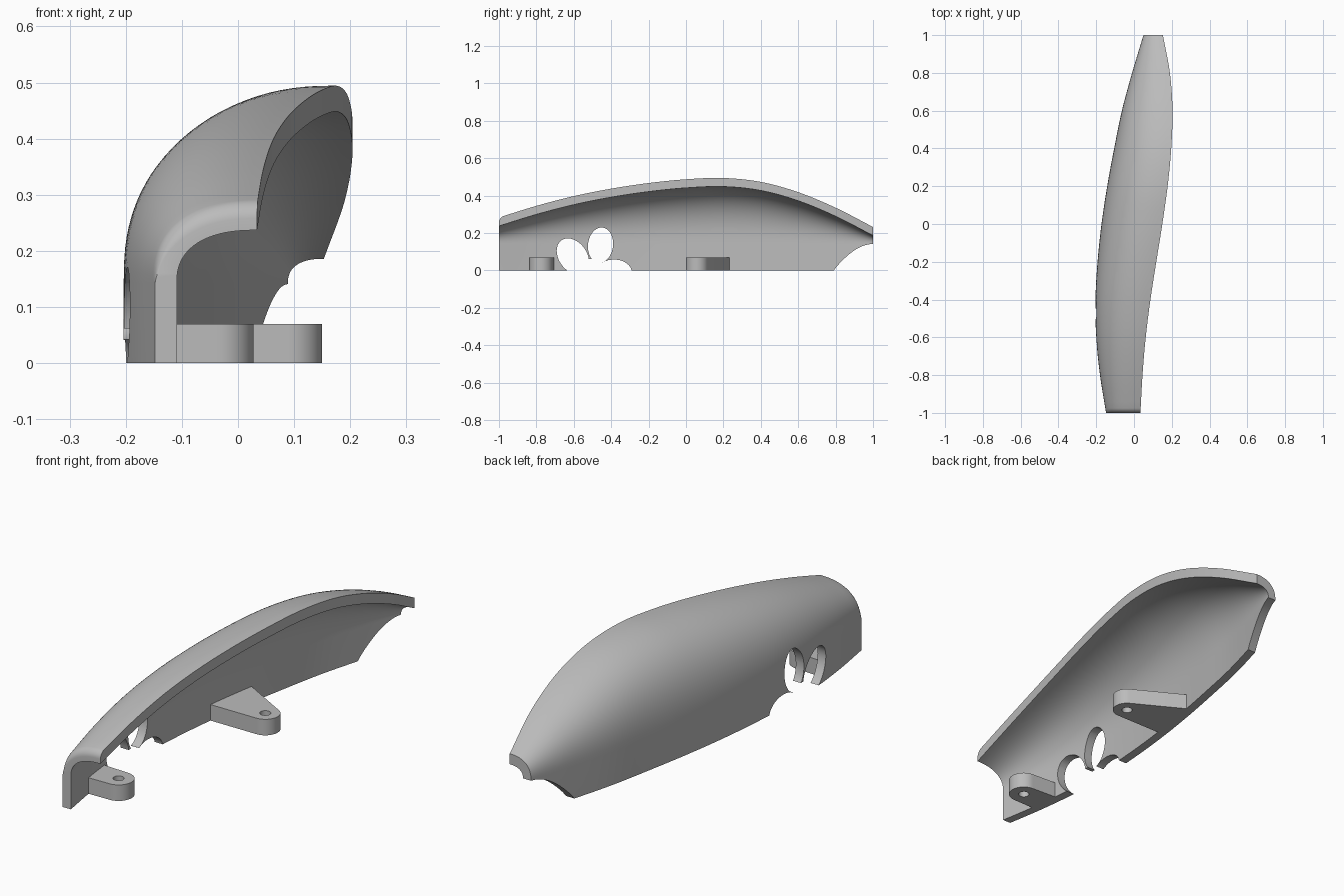
import bpy, bmesh, math
from mathutils import Vector
from mathutils.geometry import convex_hull_2d

if "Cube" in bpy.data.objects:
    bpy.data.objects.remove(bpy.data.objects["Cube"])

grey = bpy.data.materials.new("plain grey")
grey.use_nodes = True
grey.diffuse_color = (0.5, 0.5, 0.5, 1)
grey.node_tree.nodes["Principled BSDF"].inputs["Base Color"].default_value = (0.5, 0.5, 0.5, 1)

# Guide values at equal steps from the front end to the back end
WALL = [-.148, -.18, -.2, -.204, -.193, -.172, -.142, -.105, -.064, -.01, .05]
RIM = [.034, .045, .062, .087, .118, .15, .178, .197, .204, .19, .153]
TOP = [.283, .345, .397, .437, .467, .487, .494, .473, .418, .335, .232]
SPRING = .143       # height where the flat wall turns into the arch
TAIL = .79          # where the lower edge starts to rise
ARC = 28


def guide(values, y):
    """Smooth curve through evenly spaced values."""
    f = (y + 1) * 5
    i = min(int(f), 9)
    t = f - i
    b, c = values[i], values[i + 1]
    a = values[i - 1] if i else 2 * b - c
    d = values[i + 2] if i < 9 else 2 * c - b
    return b + t * ((c - a) + t * ((2*a - 5*b + 4*c - d) + t * (3*b - a - 3*c + d))) / 2


def half_section(y, side, drop, soften=0):
    """Wall foot, then arch up to the rim."""
    x0, x1, top = guide(WALL, y) + side, guide(RIM, y), guide(TOP, y) - drop
    foot = 0
    if y > TAIL:
        foot = .141 * math.sin((y - TAIL) / (1 - TAIL) * math.pi / 2) ** .9
    pts = [Vector((x0, y, foot))]
    for k in range(ARC + 1):
        a = math.pi / 2 * k / ARC
        c, s = max(math.cos(a), 0) ** (2 / 2.4), math.sin(a) ** (2 / 2.4)
        x, z = x1 - (x1 - x0) * c, SPRING + (top - SPRING) * s
        pts.append(Vector((x + soften * s * c, y, z - soften * s)))
    return pts


def finish(name, bm):
    bmesh.ops.recalc_face_normals(bm, faces=bm.faces)
    me = bpy.data.meshes.new(name)
    bm.to_mesh(me)
    bm.free()
    me.materials.append(grey)
    ob = bpy.data.objects.new(name, me)
    bpy.context.collection.objects.link(ob)
    return ob


def prism(name, outline, direction):
    """Extrude a closed outline along a direction."""
    bm = bmesh.new()
    face = bm.faces.new([bm.verts.new(p) for p in outline])
    ext = bmesh.ops.extrude_face_region(bm, geom=[face])
    bmesh.ops.translate(bm, vec=direction,
                        verts=[v for v in ext["geom"] if isinstance(v, bmesh.types.BMVert)])
    return finish(name, bm)


def activate(ob):
    bpy.ops.object.select_all(action='DESELECT')
    ob.select_set(True)
    bpy.context.view_layer.objects.active = ob


def cut(ob, cutter):
    cutter.hide_render = True
    mod = ob.modifiers.new("cut", 'BOOLEAN')
    mod.operation, mod.solver, mod.object = 'DIFFERENCE', 'EXACT', cutter
    activate(ob)
    bpy.ops.object.modifier_apply(modifier=mod.name)
    bpy.data.objects.remove(cutter)


def smooth(ob):
    activate(ob)
    bpy.ops.object.shade_smooth_by_angle(angle=math.radians(30))


# Curved shell: lofted outer and inner skins, joined along every border
R = .025
stations = [-1 + R * (1 - math.cos(math.pi / 2 * k / 6)) for k in range(6)]
stations += [-1 + R + (TAIL + 1 - R) * k / 50 for k in range(51)]
stations += [TAIL + (1 - TAIL) * k / 12 for k in range(1, 13)]
bm = bmesh.new()
outer, inner = [], []
for y in stations:
    d = max(0, (R + -1 - y) / R)
    soft = R * (1 - math.sqrt(max(0, 1 - d * d)))
    outer.append([bm.verts.new(p) for p in half_section(y, 0, 0, soft)])
    inner.append([bm.verts.new(p) for p in half_section(y, .039, .046)])
last = ARC + 1
for i in range(len(stations) - 1):
    for skin in (outer, inner):
        for k in range(last):
            bm.faces.new((skin[i][k], skin[i + 1][k], skin[i + 1][k + 1], skin[i][k + 1]))
    for k in (0, last):
        bm.faces.new((outer[i][k], outer[i + 1][k], inner[i + 1][k], inner[i][k]))
for i in (0, -1):
    for k in range(last):
        bm.faces.new((outer[i][k], outer[i][k + 1], inner[i][k + 1], inner[i][k]))
shell = finish("curved_shell", bm)


# Petal shaped openings in the lower wall
def petal(cy, cz, ry, rz, tilt):
    pts = []
    for k in range(40):
        a = math.tau * k / 40
        u, v = ry * math.cos(a), rz * math.sin(a)
        pts.append((-.3, cy + u * math.cos(tilt) - v * math.sin(tilt),
                    cz + u * math.sin(tilt) + v * math.cos(tilt)))
    return prism("petal_cutter", pts, (.31, 0, 0))


for spec in ((-.605, .075, .075, .105, .62), (-.457, .135, .067, .095, -.12),
             (-.385, -.01, .095, .068, 0), (-.51, .0, .085, .062, 0)):
    cut(shell, petal(*spec))
smooth(shell)


# Mounting tabs: a round eye blended into a base on the wall
def circle(cx, cy, r, z):
    return [(cx + r * math.cos(math.tau * k / 48), cy + r * math.sin(math.tau * k / 48), z)
            for k in range(48)]


def tab(name, cx, cy, r, y0, y1):
    pts = [p[:2] for p in circle(cx, cy, r, 0)]
    pts += [(guide(WALL, y) + .025, y) for y in (y0, y1)]
    ring = [(pts[i][0], pts[i][1], 0) for i in convex_hull_2d(pts)]
    ob = prism(name, ring, (0, 0, .07))
    cut(ob, prism("eye_cutter", circle(cx, cy, .022, -.1), (0, 0, .3)))
    smooth(ob)


tab("front_tab", -.035, -.775, .063, -.84, -.705)
tab("middle_tab", .09, .06, .06, 0, .24)
